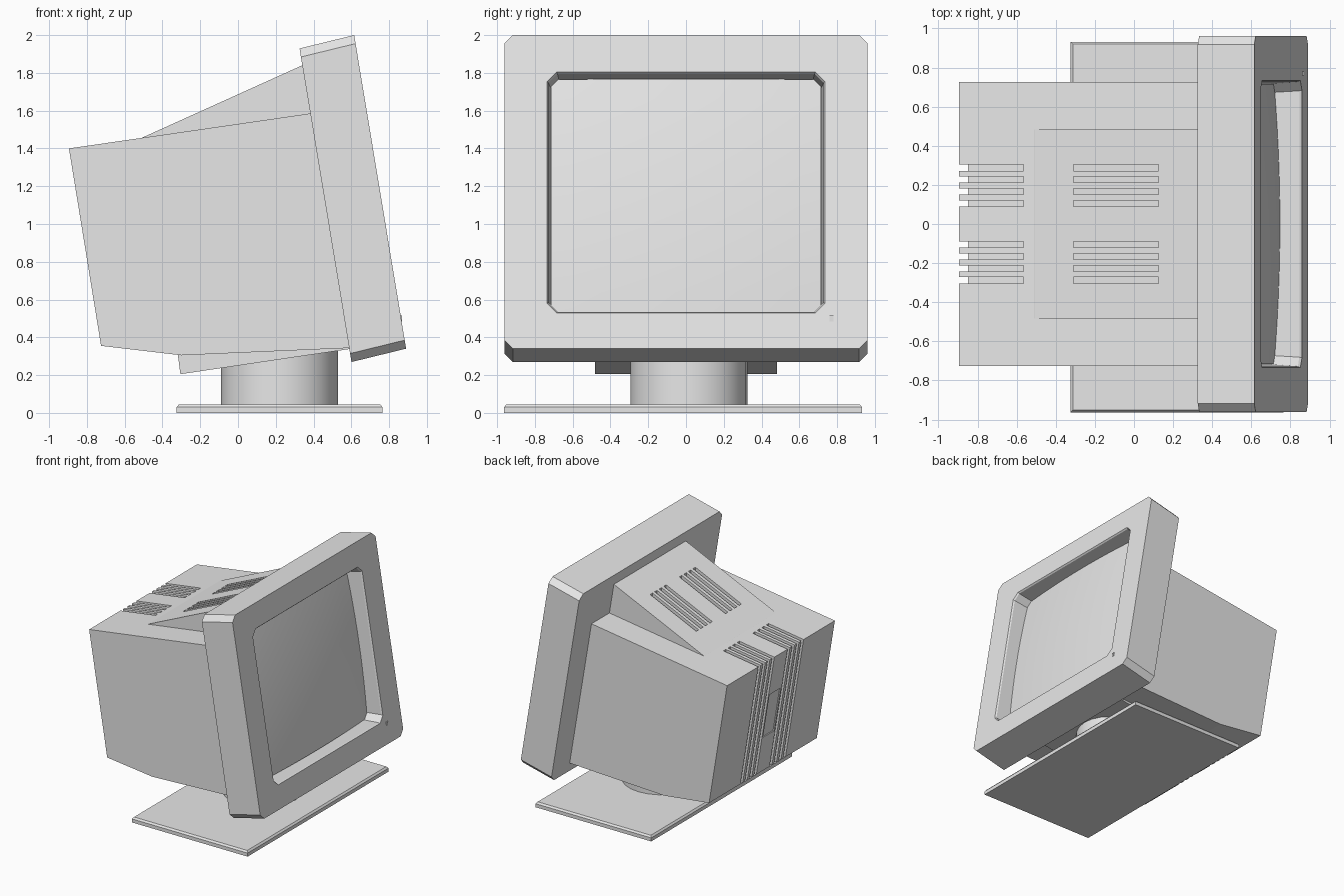
import bpy, bmesh, math

cube = bpy.data.objects.get("Cube")
if cube:
    bpy.data.objects.remove(cube, do_unlink=True)

grey = bpy.data.materials.new("light_grey")
grey.use_nodes = True
grey.diffuse_color = (0.8, 0.8, 0.8, 1)
grey.node_tree.nodes["Principled BSDF"].inputs["Base Color"].default_value = (0.8, 0.8, 0.8, 1)


def finish(bm, name):
    bmesh.ops.recalc_face_normals(bm, faces=bm.faces)
    mesh = bpy.data.meshes.new(name)
    bm.to_mesh(mesh)
    bm.free()
    mesh.materials.append(grey)
    ob = bpy.data.objects.new(name, mesh)
    bpy.context.collection.objects.link(ob)
    return ob


def add_prism(bm, profile, y0, y1):
    """Extrude an x-z outline from y0 to y1."""
    a, b = ([bm.verts.new((x, y, z)) for x, z in profile] for y in (y0, y1))
    bm.faces.new(a)
    bm.faces.new(b[::-1])
    for i in range(len(a)):
        j = (i + 1) % len(a)
        bm.faces.new((a[i], b[i], b[j], a[j]))


def prism(name, profile, half):
    bm = bmesh.new()
    add_prism(bm, profile, -half, half)
    return finish(bm, name)


def cut(ob, prisms):
    """Subtract prisms given as (profile, y0, y1)."""
    bm = bmesh.new()
    for p in prisms:
        add_prism(bm, *p)
    cutter = finish(bm, "vent_cutter")
    cutter.hide_render = True
    mod = ob.modifiers.new("vents", "BOOLEAN")
    mod.operation = "DIFFERENCE"
    mod.solver = "EXACT"
    mod.object = cutter
    activate(ob)
    bpy.ops.object.modifier_apply(modifier=mod.name)
    bpy.data.objects.remove(cutter, do_unlink=True)


def activate(ob):
    bpy.ops.object.select_all(action="DESELECT")
    ob.select_set(True)
    bpy.context.view_layer.objects.active = ob


def smooth(ob):
    activate(ob)
    bpy.ops.object.shade_smooth_by_angle(angle=math.radians(30))


# Vent slots: two mirrored groups of four
slots = [(s * (0.105 + 0.061 * i) - 0.016, s * (0.105 + 0.061 * i) + 0.016)
         for s in (-1, 1) for i in range(4)]

# Rear housing with grooves running over the top edge and down the back
housing = prism("rear_housing", [(-0.895, 1.40), (0.45, 1.595), (0.62, 0.345),
                                 (-0.30, 0.305), (-0.725, 0.355)], 0.725)
groove = [(-0.565, 1.6), (-1.0, 1.6), (-1.0, 0.2), (-0.66, 0.2),
          (-0.85, 1.365), (-0.565, 1.408)]
panel = [(-0.95, 1.06), (-0.83, 1.06), (-0.768, 0.68), (-0.95, 0.68)]
cut(housing, [(groove, a, b) for a, b in slots] + [(panel, -0.075, 0.075)])

# Sloped hump on top of the housing
hump = prism("top_hump", [(-0.53, 1.44), (-0.51, 1.456), (0.34, 1.84),
                          (0.40, 1.868), (0.45, 1.55)], 0.484)
slot = [(-0.31, 1.62), (0.125, 1.82), (0.125, 1.70), (-0.31, 1.507)]
cut(hump, [(slot, a, b) for a, b in slots])

# Wedge under the housing
prism("swivel_wedge", [(-0.32, 0.32), (-0.305, 0.205), (0.59, 0.338), (0.59, 0.36)], 0.482)


def on_front(y, z, depth):
    """Point on the tilted front plane, pushed back by depth."""
    return (0.615 + (2 - z) * 0.1657 - depth * 0.986, y, z - depth * 0.164)


def ring(bm, half, z0, z1, c, depth):
    """Rectangle with clipped corners on the tilted plane."""
    pts = [(half, z0 + c), (half, z1 - c), (half - c, z1), (c - half, z1),
           (-half, z1 - c), (-half, z0 + c), (c - half, z0), (half - c, z0)]
    return [bm.verts.new(on_front(y, z, depth)) for y, z in pts]


# Front bezel with a recessed opening
bm = bmesh.new()
rings = [ring(bm, 0.962, 0.318, 1.978, 0.045, 0.297),
         ring(bm, 0.962, 0.34, 2.0, 0.045, 0),
         ring(bm, 0.735, 0.53, 1.805, 0.05, 0),
         ring(bm, 0.728, 0.537, 1.797, 0.047, 0.012),
         ring(bm, 0.718, 0.55, 1.79, 0.045, 0.145)]
for a, b in zip(rings, rings[1:]):
    for i in range(8):
        j = (i + 1) % 8
        bm.faces.new((a[i], a[j], b[j], b[i]))
bm.faces.new(rings[0])
bm.faces.new(rings[-1])
finish(bm, "front_bezel")

# Bulging screen glass
bm = bmesh.new()
n = 12
grid = []
for r in range(n + 1):
    v = 2 * r / n - 1
    row = []
    for k in range(n + 1):
        u = 2 * k / n - 1
        depth = 0.14 - 0.03 * (1 - u * u) - 0.025 * (1 - v * v)
        row.append(bm.verts.new(on_front(u * 0.715, 1.17 + v * 0.617, depth)))
    grid.append(row)
for r in range(n):
    for k in range(n):
        bm.faces.new((grid[r][k], grid[r][k + 1], grid[r + 1][k + 1], grid[r + 1][k]))
glass = finish(bm, "screen_glass")
for p in glass.data.polygons:
    if p.normal.x < 0:
        p.flip()
smooth(glass)

# Power light on the bezel
bm = bmesh.new()
bmesh.ops.create_cube(bm, size=1)
bmesh.ops.scale(bm, vec=(0.012, 0.02, 0.03), verts=bm.verts)
bmesh.ops.translate(bm, vec=on_front(0.77, 0.50, 0), verts=bm.verts)
finish(bm, "power_light")

# Pedestal
bm = bmesh.new()
bmesh.ops.create_cone(bm, cap_ends=True, segments=24, radius1=0.31, radius2=0.31, depth=0.31)
bmesh.ops.translate(bm, vec=(0.22, 0.015, 0.19), verts=bm.verts)
smooth(finish(bm, "pedestal"))

# Base plate: slab with a chamfered upper edge
bm = bmesh.new()
levels = []
for z, e in ((0, 0), (0.03, 0), (0.045, 0.012)):
    levels.append([bm.verts.new(p) for p in (
        (-0.325 + e, -0.963 + e, z), (0.765 - e, -0.963 + e, z),
        (0.765 - e, 0.932 - e, z), (-0.325 + e, 0.932 - e, z))])
for a, b in zip(levels, levels[1:]):
    for i in range(4):
        j = (i + 1) % 4
        bm.faces.new((a[i], a[j], b[j], b[i]))
bm.faces.new(levels[0])
bm.faces.new(levels[-1])
finish(bm, "base_plate")
